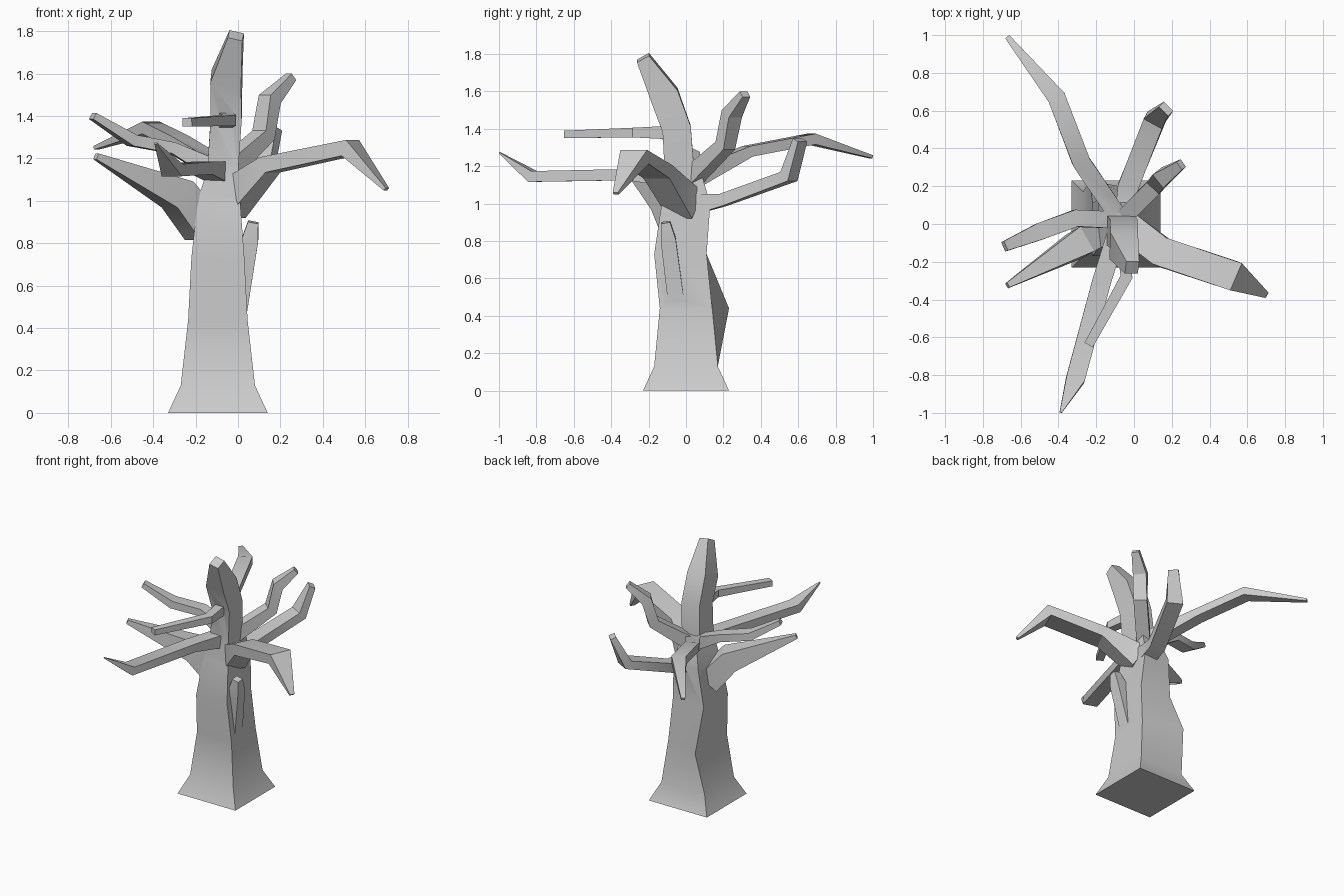
import bpy, bmesh
from mathutils import Vector

if "Cube" in bpy.data.objects:
    bpy.data.objects.remove(bpy.data.objects["Cube"])

CORNERS = ((-1, -1), (1, -1), (1, 1), (-1, 1))


def loft(name, rings):
    """Skin four-sided rings into a closed mesh."""
    bm = bmesh.new()
    loops = [[bm.verts.new(p) for p in ring] for ring in rings]
    for a, b in zip(loops, loops[1:]):
        for i in range(4):
            j = (i + 1) % 4
            bm.faces.new((a[i], a[j], b[j], b[i]))
    bm.faces.new(loops[0][::-1])
    bm.faces.new(loops[-1])
    bmesh.ops.recalc_face_normals(bm, faces=bm.faces)
    me = bpy.data.meshes.new(name)
    bm.to_mesh(me)
    bm.free()
    ob = bpy.data.objects.new(name, me)
    bpy.context.collection.objects.link(ob)
    return ob


# Trunk: flared square base, tapering into the crown; the back left corner bulges
def section(z, cx, cy, hx, hy, bulge=0):
    ring = [Vector((cx + hx * a, cy + hy * b, z)) for a, b in CORNERS]
    ring[3].y += bulge
    return ring


tree = loft("tree", [
    section(0, -.095, 0, .235, .23),
    section(.13, -.095, 0, .175, .17),
    section(.44, -.095, 0, .14, .14, .09),
    section(.73, -.095, -.03, .125, .14),
    section(1, -.09, 0, .1, .13),
    section(1.2, -.07, -.02, .06, .09),
])


# Limbs: bent four-sided tubes that taper to a tip, fused into the trunk
def limb(name, root, path, width, tip, flat=.6, ref=(0, 0, 1)):
    pos = [Vector(root)] + [Vector(p) for p in path]
    last = len(pos) - 1
    rings = []
    for i, p in enumerate(pos):
        t = Vector()
        if i > 0:
            t += (p - pos[i - 1]).normalized()
        if i < last:
            t += (pos[i + 1] - p).normalized()
        side = t.cross(Vector(ref)).normalized()
        up = side.cross(t).normalized()
        w = tip if i == last else width
        h = w * (1.1 if i == 0 else flat)      # roots are deep, the rest flattened
        rings.append([p + side * w * a + up * h * b for a, b in CORNERS])
    ob = loft(name, rings)
    mod = tree.modifiers.new("fuse", 'BOOLEAN')
    mod.operation = 'UNION'
    mod.solver = 'EXACT'
    mod.object = ob
    bpy.ops.object.modifier_apply(modifier=mod.name)
    bpy.data.objects.remove(ob)


bpy.context.view_layer.objects.active = tree
tree.select_set(True)
CROWN = (-.07, .02, 1.13)
FORK = (-.05, 0, .99)
Y = (0, 1, 0)

limb("leader", (-.075, -.03, 1.1),
     [(-.055, -.05, 1.4), (-.055, -.115, 1.58), (-.01, -.23, 1.78)], .073, .035, 1.05, Y)
limb("stub", (0, -.05, .46), [(.055, -.095, .81), (.072, -.11, .9)], .04, .025, 1, Y)
limb("low_left_branch", (-.16, -.03, .87),
     [(-.285, -.1, 1.03), (-.67, -.325, 1.21)], .075, .015, 1)
limb("back_branch", FORK,
     [(-.03, .2, 1.02), (.11, .55, 1.145), (.17, .61, 1.34)], .055, .035)
limb("right_branch", FORK,
     [(.15, -.15, 1.17), (.53, -.275, 1.25), (.7, -.375, 1.055)], .078, .016, .5)
limb("upright_branch", CROWN,
     [(.12, .21, 1.31), (.15, .245, 1.48), (.25, .315, 1.585)], .045, .025, .8)
limb("front_branch", CROWN,
     [(-.17, -.3, 1.155), (-.31, -.82, 1.145), (-.388, -.997, 1.272)], .05, .006)
limb("high_front_branch", (-.06, -.1, 1.38),
     [(-.04, -.28, 1.38), (-.24, -.64, 1.37)], .032, .025, .8)
limb("left_branch", CROWN,
     [(-.31, .03, 1.25), (-.5, -.04, 1.285), (-.685, -.118, 1.4)], .045, .027)
limb("back_left_branch", CROWN,
     [(-.28, .33, 1.28), (-.41, .67, 1.345), (-.67, .99, 1.25)], .048, .014)

bpy.ops.object.shade_smooth_by_angle(angle=.5)
